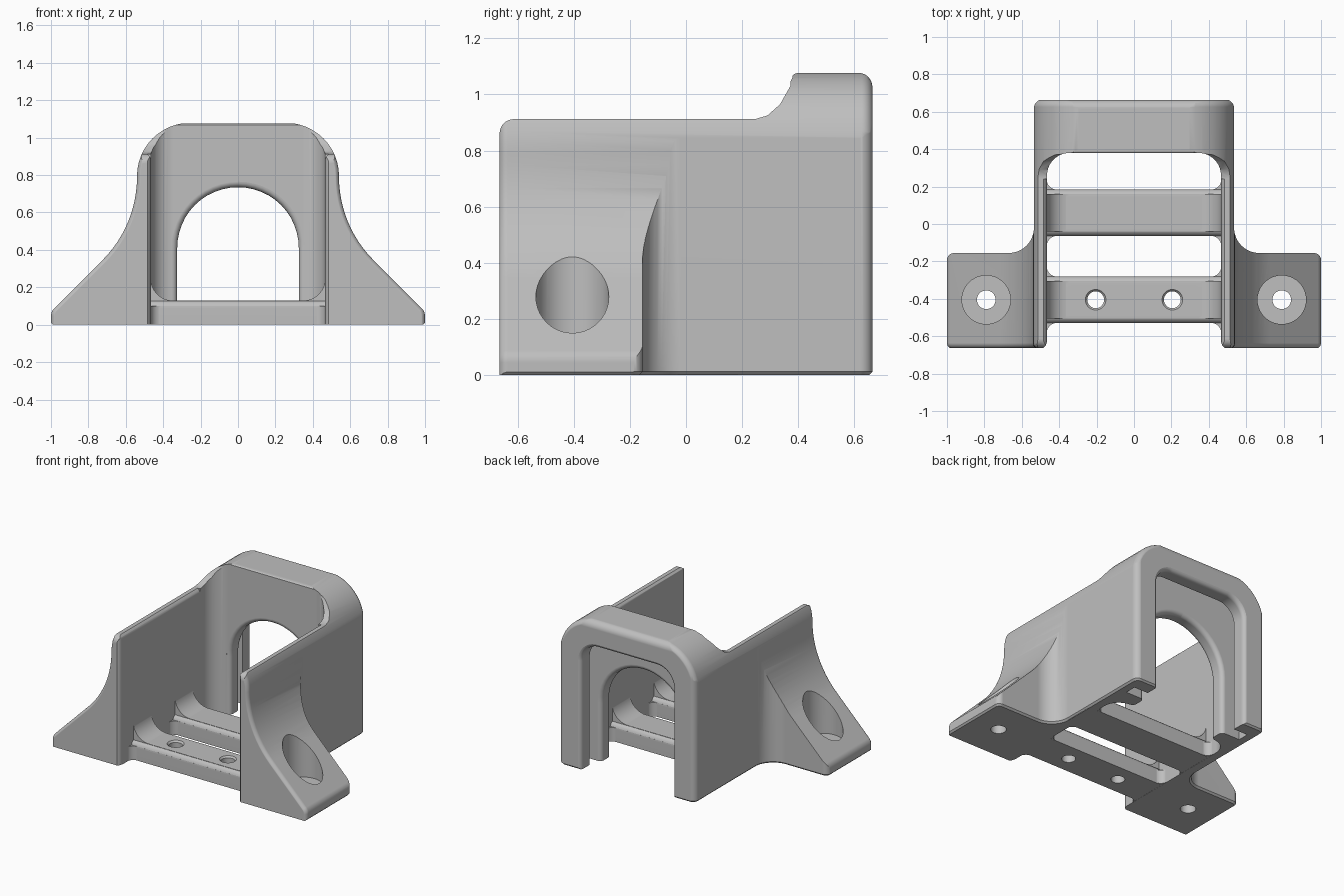
import bpy, bmesh, math
from mathutils import Vector

cube = bpy.data.objects.get("Cube")
if cube:
    bpy.data.objects.remove(cube, do_unlink=True)

grey = bpy.data.materials.new("light_grey")
grey.use_nodes = True
COLOUR = (0.52, 0.52, 0.52, 1)
grey.diffuse_color = COLOUR
grey.node_tree.nodes["Principled BSDF"].inputs["Base Color"].default_value = COLOUR


def outline(corners, steps=12):
    """Polygon whose corners (u, v, radius) are replaced by arcs."""
    pts = []
    for i, c in enumerate(corners):
        p = Vector(c[:2])
        r = c[2] if len(c) > 2 else 0
        if not r:
            pts.append(p)
            continue
        u = (Vector(corners[i - 1][:2]) - p).normalized()
        v = (Vector(corners[(i + 1) % len(corners)][:2]) - p).normalized()
        ang = u.angle(v)
        centre = p + (u + v).normalized() * r / math.sin(ang / 2)
        s = p + u * r / math.tan(ang / 2) - centre
        turn = math.copysign(math.pi - ang, -(u.x * v.y - u.y * v.x))
        for k in range(steps + 1):
            a = turn * k / steps
            pts.append(centre + Vector((s.x * math.cos(a) - s.y * math.sin(a),
                                        s.x * math.sin(a) + s.y * math.cos(a))))
    return pts


def mirrored(half):
    """Close a right-hand half outline with its mirror image."""
    return outline(half + [(-c[0],) + tuple(c[1:]) for c in reversed(half)])


def circle(x, y, r, n=40):
    return [Vector((x + r * math.cos(math.tau * k / n), y + r * math.sin(math.tau * k / n)))
            for k in range(n)]


def offset(pts, d):
    """Move the polygon's sides outwards by d."""
    out = []
    for i, p in enumerate(pts):
        e1 = (p - pts[i - 1]).normalized()
        e2 = (pts[(i + 1) % len(pts)] - p).normalized()
        n1, n2 = Vector((e1.y, -e1.x)), Vector((e2.y, -e2.x))
        out.append(p + (n1 + n2) * d / (1 + n1.dot(n2)))
    return out


def edge(at, r, direction, sign, steps=6):
    """Rings (depth, offset) of a quarter round that starts at an end face."""
    turns = [math.pi / 2 * (1 - k / steps) for k in range(steps + 1)]
    return [(at + direction * r * (1 - math.sin(t)), sign * r * (1 - math.cos(t))) for t in turns]


def prism(name, pts, axis, rings):
    """Loft a polygon along an axis through rings of (depth, offset)."""
    place = {"X": lambda p, d: (d, p.x, p.y),
             "Y": lambda p, d: (p.x, d, p.y),
             "Z": lambda p, d: (p.x, p.y, d)}[axis]
    bm = bmesh.new()
    loops = [[bm.verts.new(place(p, d)) for p in offset(pts, o)] for d, o in rings]
    n = len(pts)
    for a, b in zip(loops, loops[1:]):
        for i in range(n):
            bm.faces.new((a[i], a[(i + 1) % n], b[(i + 1) % n], b[i]))
    bm.faces.new(loops[0])
    bm.faces.new(loops[-1])
    bmesh.ops.recalc_face_normals(bm, faces=bm.faces)
    mesh = bpy.data.meshes.new(name)
    bm.to_mesh(mesh)
    bm.free()
    mesh.materials.append(grey)
    obj = bpy.data.objects.new(name, mesh)
    bpy.context.collection.objects.link(obj)
    return obj


def combine(target, tool, operation):
    tool.hide_render = True
    mod = target.modifiers.new("combine", "BOOLEAN")
    mod.operation, mod.solver, mod.object = operation, "EXACT", tool
    bpy.context.view_layer.objects.active = target
    bpy.ops.object.modifier_apply(modifier=mod.name)
    bpy.data.objects.remove(tool, do_unlink=True)


# Outer shell: front, plan and side outlines intersected
body = prism("mounting_bracket",
             mirrored([(1, -0.05), (1, 0.07, 0.06), (0.54, 0.53, 0.63), (0.54, 1.08, 0.285)]),
             "Y", edge(-0.666, 0.03, 1, -1) + edge(0.666, 0.04, -1, -1)[::-1])
plan = prism("plan_outline",
             mirrored([(1.001, -0.8), (1.001, -0.155, 0.04), (0.535, -0.155, 0.135),
                       (0.535, 0.665, 0.045)]),
             "Z", [(0, -0.012), (0.012, 0), (1.3, 0)])
side = prism("side_outline",
             outline([(-0.664, -0.1), (0.664, -0.1), (0.664, 1.077, 0.05), (0.375, 1.077, 0.028),
                      (0.372, 1.03), (0.335, 0.965), (0.29, 0.925), (0.245, 0.912),
                      (-0.664, 0.912, 0.05)]),
             "X", [(-1.2, 0), (1.2, 0)])
combine(body, plan, "INTERSECT")
combine(body, side, "INTERSECT")

# Channel between the walls, with softened wall edges
combine(body, prism("channel",
                    mirrored([(0.485, -0.8), (0.485, -0.664), (0.473, -0.652), (0.465, -0.63),
                              (0.465, 0.38, 0.12)]),
                    "Z", [(-0.1, 0), (1.3, 0)]), "DIFFERENCE")
combine(body, prism("wall_top_round",
                    mirrored([(0.464, 0.8), (0.464, 0.882), (0.472, 0.9), (0.487, 0.914),
                              (0.487, 1.0)]),
                    "Y", [(-0.8, 0), (0.24, 0)]), "DIFFERENCE")

# Rear arch opening, plate groove and outer rim opening
R = 0.03
combine(body, prism("arch_opening", mirrored([(0.325, -0.1), (0.325, 0.735, 0.324)]), "Y",
                    [(0.3, R)] + edge(0.38, R, 1, 1) + edge(0.485, R, -1, 1)[::-1] + [(0.53, R)]),
        "DIFFERENCE")
combine(body, prism("plate_groove", mirrored([(0.47, -0.1), (0.47, 1.0, 0.24)]), "Y",
                    [(0.485, 0), (0.565, 0)]), "DIFFERENCE")
combine(body, prism("rim_opening", mirrored([(0.36, -0.1), (0.36, 0.9, 0.13)]), "Y",
                    [(0.52, 0)] + edge(0.665, R, -1, 1)[::-1] + [(0.8, R)]), "DIFFERENCE")

# Two floor bars with filleted joints to the walls
for yc in (-0.405, 0.06):
    bar = mirrored([(0.525, yc - 0.125), (0.525, yc + 0.125)])
    combine(body, prism("floor_bar", bar, "Z", [(0.001, 0)] + edge(0.13, 0.04, -1, -1)[::-1]),
            "UNION")
    flared = mirrored([(0.467, yc - 0.124, 0.055), (0.467, yc - 0.185), (0.5, yc - 0.185),
                       (0.5, yc + 0.185), (0.467, yc + 0.185), (0.467, yc + 0.124, 0.055)])
    combine(body, prism("bar_fillets", flared, "Z", [(0.002, 0), (0.1, 0)]), "UNION")
    trough = mirrored([(0.5, 0.05), (0.5, 0.27), (0.467, 0.27), (0.467, 0.129, 0.12)])
    combine(body, prism("bar_trough", trough, "Y", [(yc - 0.1, 0), (yc + 0.1, 0)]), "UNION")

# Screw holes: counterbored in the wings, chamfered in the front bar
for s in (-1, 1):
    combine(body, prism("counterbore", circle(s * 0.79, -0.405, 0.13), "Z",
                        [(0.1, 0), (0.8, 0)]), "DIFFERENCE")
    combine(body, prism("wing_hole", circle(s * 0.79, -0.405, 0.05), "Z",
                        [(-0.1, 0), (0.2, 0)]), "DIFFERENCE")
    combine(body, prism("bar_hole", circle(s * 0.205, -0.405, 0.045), "Z",
                        [(-0.1, 0), (0.118, 0), (0.13, 0.01), (0.2, 0.01)]), "DIFFERENCE")

# Smooth shading that keeps flat faces flat
bpy.ops.object.select_all(action="DESELECT")
body.select_set(True)
bpy.context.view_layer.objects.active = body
bpy.ops.object.shade_smooth_by_angle(angle=math.radians(32))
weighted = body.modifiers.new("weighted_normals", "WEIGHTED_NORMAL")
weighted.keep_sharp = True
